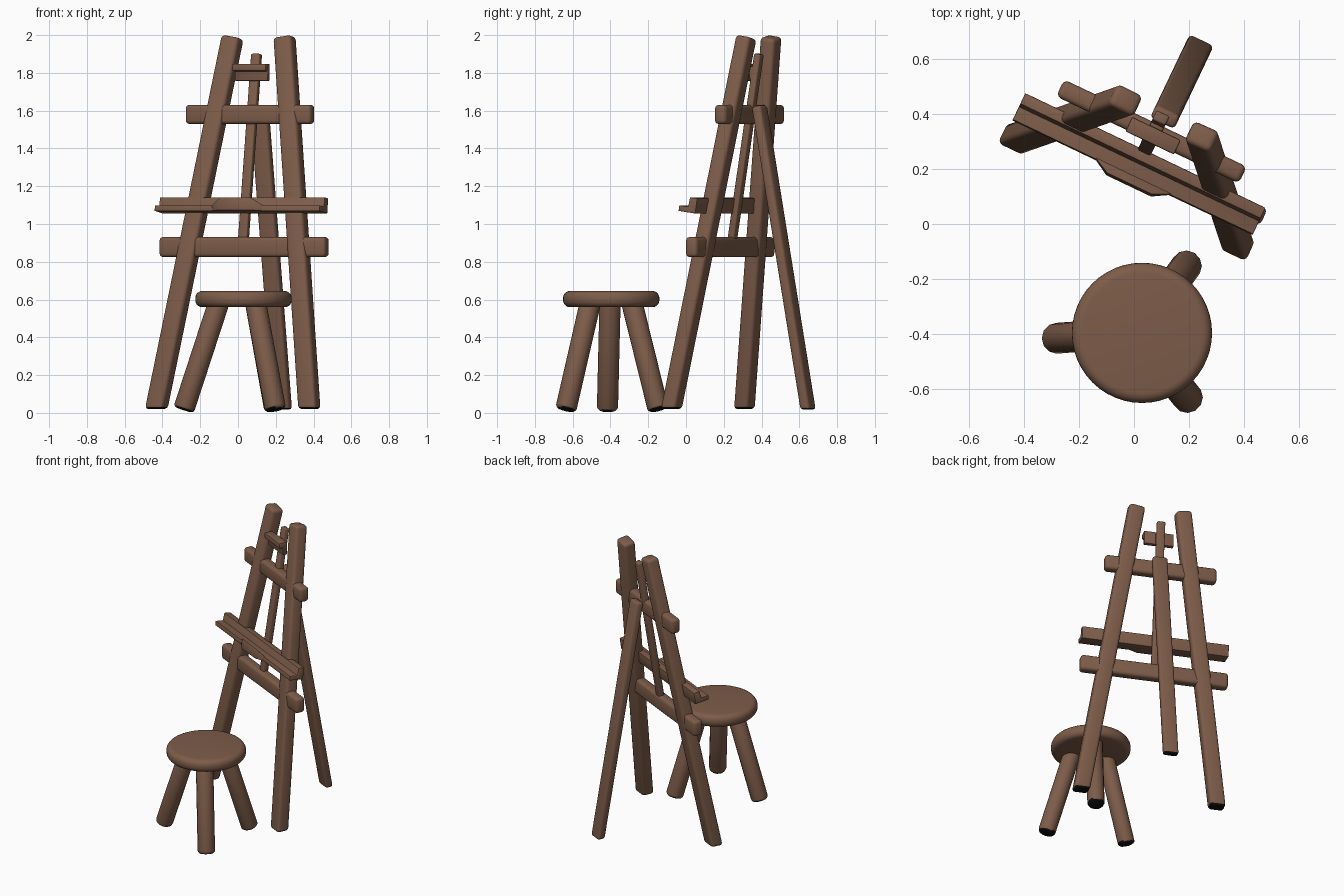
import bpy, bmesh, math
from mathutils import Matrix, Vector

if "Cube" in bpy.data.objects:
    bpy.data.objects.remove(bpy.data.objects["Cube"])


def material(name, rgb):
    m = bpy.data.materials.new(name)
    m.diffuse_color = (*rgb, 1)
    m.use_nodes = True
    m.node_tree.nodes["Principled BSDF"].inputs["Base Color"].default_value = m.diffuse_color
    return m


wood = material("brown wood", (0.205, 0.107, 0.067))
black = material("black foot pad", (0.004, 0.004, 0.004))

# easel frame: local x along the rails, local y towards the back
EASEL = Matrix.Translation((-0.0275, 0.1225, 0)) @ Matrix.Rotation(math.radians(-25.5), 4, 'Z')
LEAN = 0.296 / 1.965


def back(z):
    """Backward offset of the leaning easel plane at height z."""
    return (z - 0.025) * LEAN


def finish(name, bm, matrix, bevel=0.0, segments=3, foot=False):
    bmesh.ops.recalc_face_normals(bm, faces=bm.faces)
    if bevel:
        edges = [e for e in bm.edges if e.calc_face_angle(0) > math.radians(50)]
        bmesh.ops.bevel(bm, geom=edges, offset=bevel, segments=segments, profile=0.5,
                        affect='EDGES', clamp_overlap=True)
    bm.normal_update()
    if foot:
        # black undersides where a leg meets the floor
        for f in bm.faces:
            low = (matrix @ f.calc_center_median()).z < 0.07
            if low and (matrix.to_3x3() @ f.normal).z < -0.5:
                f.material_index = 1
    mesh = bpy.data.meshes.new(name)
    bm.to_mesh(mesh)
    bm.free()
    mesh.materials.append(wood)
    if foot:
        mesh.materials.append(black)
    ob = bpy.data.objects.new(name, mesh)
    bpy.context.collection.objects.link(ob)
    ob.matrix_world = matrix
    bpy.ops.object.select_all(action='DESELECT')
    ob.select_set(True)
    bpy.context.view_layer.objects.active = ob
    bpy.ops.object.shade_smooth_by_angle(angle=math.radians(40))
    return ob


def along(p, q, side=(1, 0, 0)):
    """Matrix whose z axis runs from p to q, centred between them."""
    p, q = Vector(p), Vector(q)
    z = (q - p).normalized()
    y = z.cross(Vector(side)).normalized()
    x = y.cross(z)
    m = Matrix((x, y, z)).transposed().to_4x4()
    return Matrix.Translation((p + q) / 2) @ m, (q - p).length


def beam(name, p, q, w, d, bevel, side=(1, 0, 0), foot=False):
    m, length = along(p, q, side)
    bm = bmesh.new()
    bmesh.ops.create_cube(bm, size=1)
    bmesh.ops.scale(bm, vec=(w, d, length), verts=bm.verts)
    if foot:
        # cut the lower end level with the floor
        axis = m.to_3x3().col[2]
        for v in bm.verts:
            if v.co.z < 0:
                v.co.z += (p[2] - (m @ v.co).z) / axis.z
    return finish(name, bm, EASEL @ m, bevel, foot=foot)


def extrude(name, points, vec, matrix, bevel=0.0):
    bm = bmesh.new()
    face = bm.faces.new([bm.verts.new(p) for p in points])
    new = bmesh.ops.extrude_face_region(bm, geom=[face])["geom"]
    bmesh.ops.translate(bm, vec=vec, verts=[v for v in new if isinstance(v, bmesh.types.BMVert)])
    return finish(name, bm, matrix, bevel, 2)


# easel legs
for s, side in ((-1, "left"), (1, "right")):
    beam(f"easel_{side}_leg", (s * 0.449 + 0.003, -0.006, 0.02),
         (s * 0.152 + 0.01, back(1.99), 1.99), 0.104, 0.085, 0.02, foot=True)
beam("easel_back_leg", (0.012, 0.586, 0.018), (0.012, 0.3, 1.625), 0.097, 0.054, 0.016, foot=True)

# cross rails
for name, u, half, z, h in (("upper_rail", -0.01, 0.368, 1.58, 0.102),
                            ("lower_rail", 0.006, 0.487, 0.878, 0.107)):
    b = back(z) - 0.002
    beam(name, (u - half, b, z), (u + half, b, z), h, 0.068, 0.02, (0, 0, 1))

# sliding centre mast
beam("mast", (-0.002, back(0.86), 0.86), (0.0, back(1.9) + 0.01, 1.9), 0.052, 0.038, 0.008)

# canvas ledge: stepped profile square to the leaning legs, with a raised lip in the middle
TILT = (EASEL @ Matrix.Translation((0, 0.105, 1.1)) @ Matrix.Rotation(math.radians(-8), 4, 'X')
        @ Matrix.Translation((0, -0.105, -1.1)))
ledge = [(0.055, 1.062), (0.155, 1.062), (0.155, 1.143), (0.112, 1.143),
         (0.108, 1.092), (0.055, 1.092)]
extrude("ledge", [(-0.484, y, z) for y, z in ledge], (0.968, 0, 0), TILT, 0.003)
bm = bmesh.new()
low = [(-0.155, 0.06), (-0.09, 0.022), (0.09, 0.022), (0.155, 0.06)]
bot = [bm.verts.new((x, y, 1.062)) for x, y in low]
top = [bm.verts.new((x, y, 1.13 if y < 0.05 else 1.092)) for x, y in low]
bm.faces.new(bot)
bm.faces.new(top)
for i in range(4):
    j = (i + 1) % 4
    bm.faces.new((bot[i], bot[j], top[j], top[i]))
finish("ledge_lip", bm, TILT, 0.003, 2)

# top canvas clamp
clamp = [(0.192, 1.848), (0.25, 1.848), (0.25, 1.757), (0.22, 1.757),
         (0.22, 1.81), (0.192, 1.81)]
extrude("clamp", [(-0.096, y, z) for y, z in clamp], (0.196, 0, 0), EASEL, 0.006)
beam("clamp_block", (0, 0.24, 1.8), (0, 0.285, 1.8), 0.05, 0.07, 0.006)

# stool seat
bm = bmesh.new()
bmesh.ops.create_cone(bm, cap_ends=True, segments=48, radius1=0.255, radius2=0.255, depth=0.086)
finish("stool_seat", bm, Matrix.Translation((0.029, -0.396, 0.6025)), 0.037, 5)

# stool legs
for name, foot, head in (("left", (-0.288, -0.416), (-0.1, -0.402)),
                         ("back", (0.195, -0.146), (0.092, -0.288)),
                         ("front", (0.199, -0.637), (0.092, -0.505))):
    m, length = along((*foot, 0.015), (*head, 0.59))
    bm = bmesh.new()
    bmesh.ops.create_cone(bm, cap_ends=True, segments=12, radius1=0.056, radius2=0.056, depth=length)
    finish(f"stool_{name}_leg", bm, m, 0.02, foot=True)
